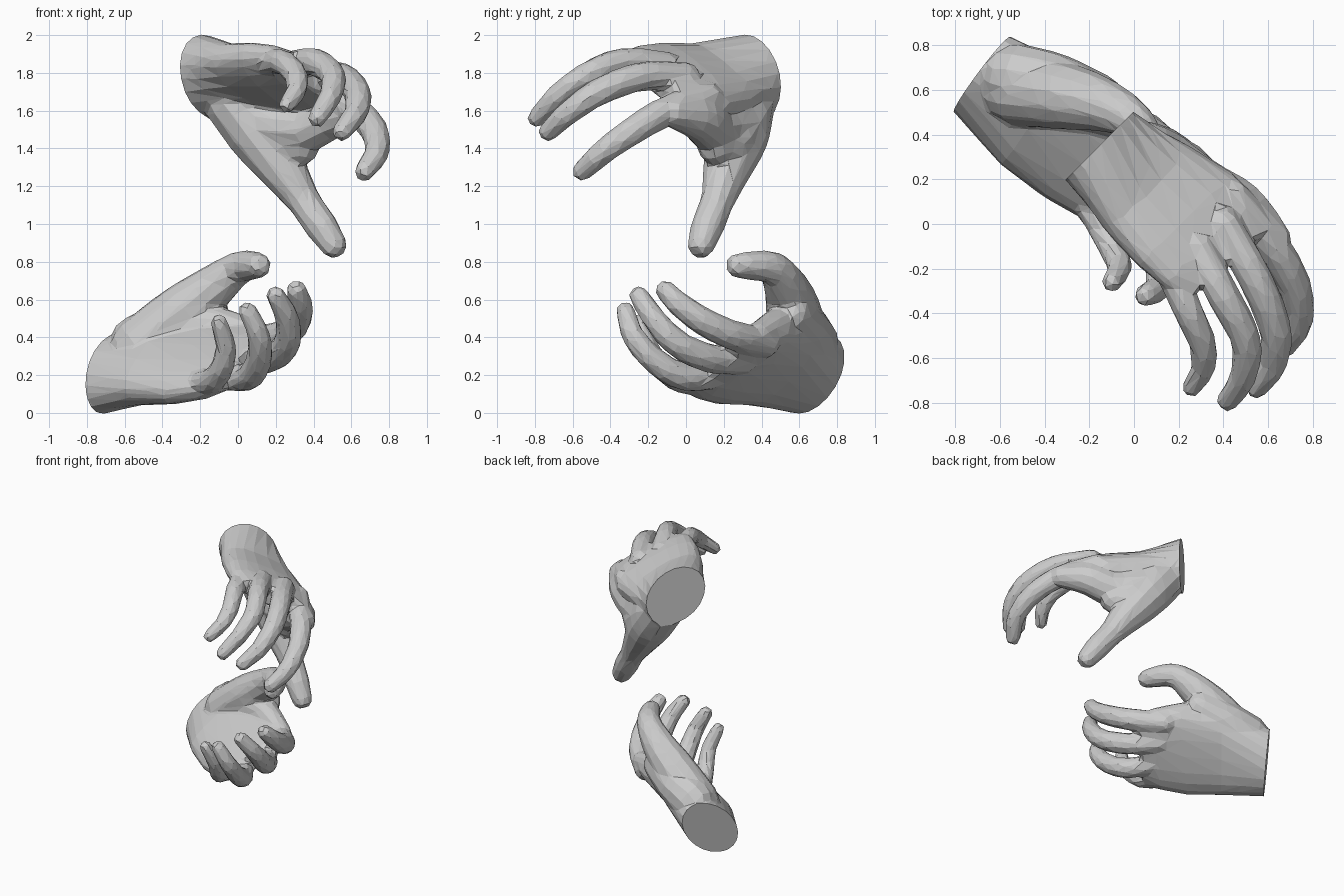
import bpy, bmesh
from math import cos, sin, pi, sqrt, copysign
from mathutils import Vector as V

if "Cube" in bpy.data.objects:
    bpy.data.objects.remove(bpy.data.objects["Cube"])


def skin(bm, rings):
    # closed tube through a list of vertex rings
    vs = [[bm.verts.new(p) for p in r] for r in rings]
    n = len(vs[0])
    for a, b in zip(vs, vs[1:]):
        for i in range(n):
            bm.faces.new((a[i], a[(i + 1) % n], b[(i + 1) % n], b[i]))
    bm.faces.new(vs[0][::-1])
    bm.faces.new(vs[-1])


def ellipse(c, a, b, n=20, p=1):
    # p below 1 gives a squarer oval
    f = lambda x: copysign(abs(x) ** p, x)
    return [c + a * f(cos(2 * pi * i / n)) + b * f(sin(2 * pi * i / n)) for i in range(n)]


def digit(bm, pts):
    # smooth rounded tube through (x, y, z, radius) points
    P = [V(p) for p in pts]
    Q = [P[0] * 2 - P[1]] + P + [P[-1] * 2 - P[-2]]
    path = []
    for i in range(1, len(Q) - 2):
        p0, p1, p2, p3 = Q[i - 1:i + 3]
        for t in (0, .25, .5, .75):
            path.append(.5 * (2 * p1 + (p2 - p0) * t + (2 * p0 - 5 * p1 + 4 * p2 - p3) * t * t
                              + (3 * p1 - p0 - 3 * p2 + p3) * t ** 3))
    path.append(P[-1])
    d0 = (path[1] - path[0]).xyz.normalized()
    d1 = (path[-1] - path[-2]).xyz.normalized()
    caps = (.85, .5)
    pos = [path[0].xyz - d0 * path[0].w * h for h in caps] + [p.xyz for p in path] \
        + [path[-1].xyz + d1 * path[-1].w * h for h in caps[::-1]]
    rad = [path[0].w * sqrt(1 - h * h) for h in caps] + [p.w for p in path] \
        + [path[-1].w * sqrt(1 - h * h) for h in caps[::-1]]
    rings, u = [], d0.orthogonal().normalized()
    for i, c in enumerate(pos):
        t = (pos[min(i + 1, len(pos) - 1)] - pos[max(i - 1, 0)]).normalized()
        u = (u - t * u.dot(t)).normalized()
        rings.append(ellipse(c, u * rad[i], t.cross(u) * rad[i], 12))
    skin(bm, rings)


def hand(name, palm, thumb, webs, fingers, tris=1500):
    bm = bmesh.new()
    # palm, extended past the wrist so that it can be cut flat
    S = [[V(v) for v in s] for s in palm]
    c0, a0, b0 = S[0]
    n = a0.cross(b0).normalized()
    if n.dot(c0 - S[1][0]) < 0:
        n = -n
    skin(bm, [ellipse(c0 + n * .1, a0, b0), ellipse(*S[0])] + [ellipse(*s, p=.8) for s in S[1:]])
    # thumb, and the flesh between it and the index finger
    for pts in [thumb] + webs:
        digit(bm, pts)
    # fingers, tapering to the tip
    for pts, r in fingers:
        digit(bm, [(*p, r * k) for p, k in zip(pts, (1.2, 1.2, 1.12, .98, .82))])
    bmesh.ops.recalc_face_normals(bm, faces=bm.faces[:])
    me = bpy.data.meshes.new(name)
    bm.to_mesh(me)
    ob = bpy.data.objects.new(name, me)
    bpy.context.collection.objects.link(ob)

    def bake():
        dg = bpy.context.evaluated_depsgraph_get()
        m = bpy.data.meshes.new_from_object(ob.evaluated_get(dg))
        ob.modifiers.clear()
        ob.data = m

    # fuse into one skin, soften, then reduce to facets
    m = ob.modifiers.new("fuse", 'REMESH')
    m.mode, m.voxel_size = 'VOXEL', .011
    m = ob.modifiers.new("soften", 'SMOOTH')
    m.factor, m.iterations = .5, 16
    bake()
    m = ob.modifiers.new("facet", 'DECIMATE')
    m.ratio = tris / (2 * len(ob.data.polygons))
    bake()
    # flat wrist cut
    bm = bmesh.new()
    bm.from_mesh(ob.data)
    r = bmesh.ops.bisect_plane(bm, geom=bm.verts[:] + bm.edges[:] + bm.faces[:],
                               plane_co=c0, plane_no=n, clear_outer=True)
    edges = [e for e in r['geom_cut'] if isinstance(e, bmesh.types.BMEdge)]
    bmesh.ops.contextual_create(bm, geom=edges)
    bmesh.ops.recalc_face_normals(bm, faces=bm.faces[:])
    for f in bm.faces:
        f.smooth = False
    bm.to_mesh(ob.data)
    ob.data.name = name
    return ob


# upper hand, reaching down
hand("upper_hand",
     [((-.155, .35, 1.78), (.12, .12, -.175), (.095, .095, .14)),
      ((.07, .15, 1.765), (.18, .18, -.15), (.05, .05, .1)),
      ((.23, .02, 1.76), (.21, .2, -.16), (.04, .035, .1)),
      ((.345, -.09, 1.765), (.21, .19, -.15), (.03, .025, .085)),
      ((.43, -.17, 1.765), (.19, .16, -.13), (.02, .02, .06))],
     [(-.02, .31, 1.65, .165), (.12, .27, 1.46, .165), (.25, .21, 1.27, .125),
      (.35, .165, 1.12, .09), (.44, .115, .99, .088), (.505, .08, .89, .074)],
     [[(.15, .25, 1.53, .15), (.33, .15, 1.5, .13), (.48, .07, 1.56, .12), (.62, -.06, 1.59, .085)],
      [(.06, .32, 1.58, .14), (.22, .23, 1.44, .14), (.33, .16, 1.41, .1)]],
     [(((.12, -.11, 1.84), (.23, -.36, 1.86), (.305, -.53, 1.79), (.31, -.64, 1.71), (.26, -.73, 1.63)), .056),
      (((.28, -.1, 1.84), (.40, -.32, 1.86), (.50, -.52, 1.79), (.49, -.68, 1.68), (.42, -.79, 1.56)), .062),
      (((.40, 0, 1.78), (.54, -.24, 1.78), (.63, -.46, 1.7), (.625, -.62, 1.59), (.55, -.73, 1.49)), .065),
      (((.44, .12, 1.67), (.62, -.1, 1.6), (.72, -.28, 1.495), (.735, -.44, 1.38), (.67, -.55, 1.28)), .067)])

# lower hand, palm up
hand("lower_hand",
     [((-.68, .67, .205), (.1, .15, .17), (-.08, -.08, .125)),
      ((-.42, .475, .265), (.16, .19, .19), (-.06, -.07, .1)),
      ((-.19, .33, .27), (.2, .2, .195), (-.05, -.055, .09)),
      ((-.03, .22, .27), (.19, .19, .17), (-.035, -.045, .08)),
      ((.06, .14, .27), (.17, .17, .14), (-.025, -.03, .055))],
     [(-.52, .6, .35, .16), (-.3, .57, .53, .15), (-.13, .53, .665, .12),
      (.0, .46, .765, .09), (.08, .34, .78, .077), (.11, .275, .78, .067)],
     [[(-.3, .55, .46, .12), (-.1, .49, .46, .1), (.12, .38, .41, .07)],
      [(-.52, .65, .37, .16), (-.35, .62, .44, .145), (-.15, .56, .52, .11)]],
     [(((-.22, .12, .16), (-.14, -.02, .17), (-.085, -.13, .24), (-.065, -.2, .35), (-.1, -.26, .48)), .056),
      (((-.09, .18, .2), (.05, -.01, .19), (.11, -.17, .28), (.11, -.28, .41), (.05, -.32, .54)), .062),
      (((.01, .3, .28), (.17, .12, .29), (.26, -.05, .37), (.26, -.17, .5), (.2, -.25, .62)), .065),
      (((.06, .42, .37), (.23, .25, .41), (.31, .1, .48), (.33, -.03, .57), (.31, -.11, .65)), .067)])
